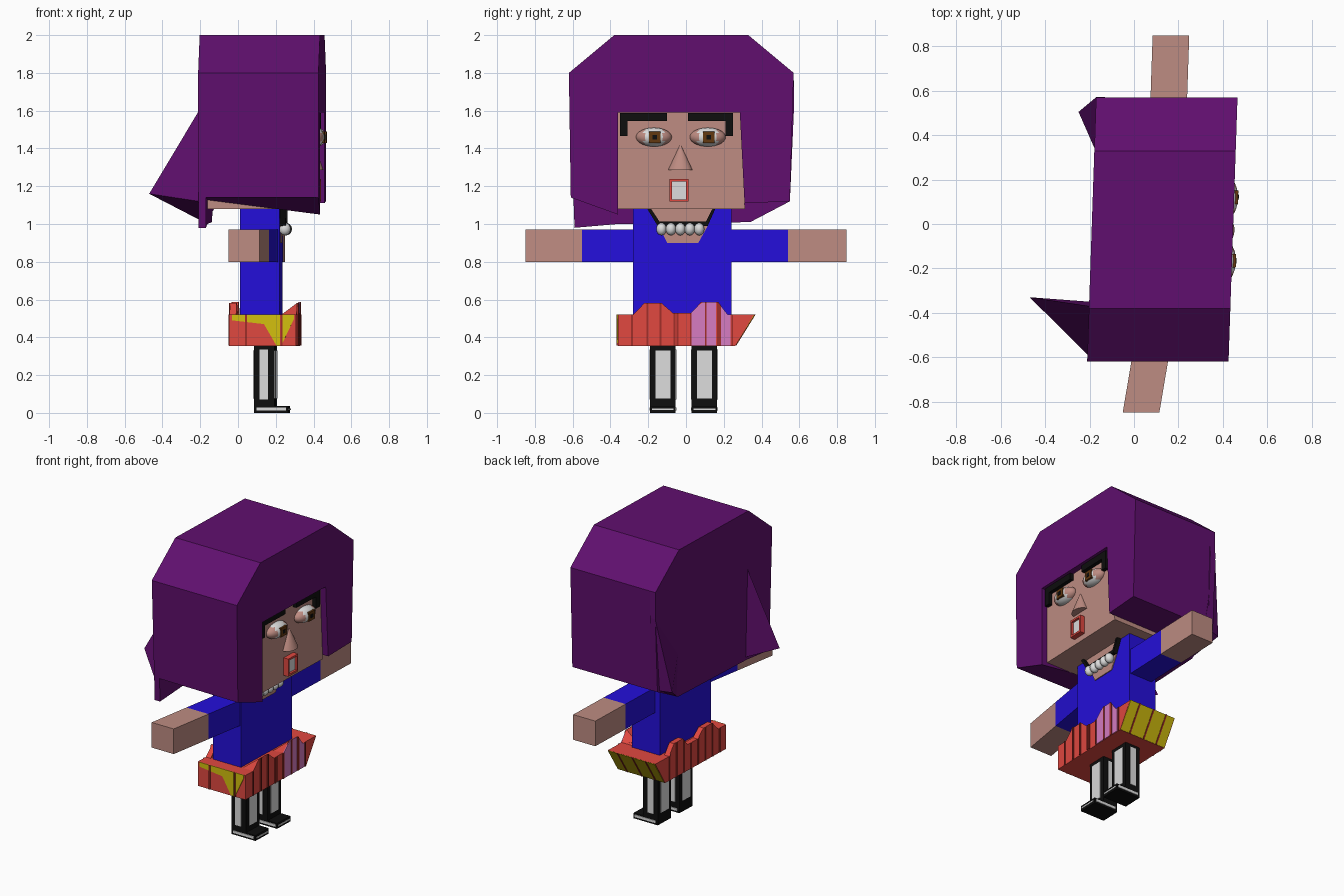
import bpy, bmesh, math
from mathutils import Vector

cube = bpy.data.objects.get("Cube")
if cube:
    bpy.data.objects.remove(cube, do_unlink=True)

SKEW = 0.034  # the whole figure is turned very slightly


def material(name, rgb):
    lin = [(c / 255 / 12.92) if c < 11 else ((c / 255 + 0.055) / 1.055) ** 2.4 for c in rgb]
    m = bpy.data.materials.new(name)
    m.diffuse_color = (*lin, 1)
    m.use_nodes = True
    bsdf = m.node_tree.nodes["Principled BSDF"]
    bsdf.inputs["Base Color"].default_value = (*lin, 1)
    bsdf.inputs["Roughness"].default_value = 0.8
    return m


PURPLE = material("purple", (96, 15, 110))
SKIN = material("skin", (190, 140, 130))
BLUE = material("blue", (36, 15, 218))
WHITE = material("white", (220, 220, 220))
BLACK = material("black", (14, 14, 14))
RED = material("red", (224, 72, 64))
DARK_RED = material("dark_red", (160, 46, 40))
YELLOW = material("yellow", (212, 192, 14))
PINK = material("pink", (214, 124, 194))
BROWN = material("brown", (98, 56, 16))


def finish(name, bm, mat):
    for v in bm.verts:
        v.co.x += SKEW * v.co.y
    bmesh.ops.recalc_face_normals(bm, faces=bm.faces)
    me = bpy.data.meshes.new(name)
    bm.to_mesh(me)
    bm.free()
    me.materials.append(mat)
    ob = bpy.data.objects.new(name, me)
    bpy.context.collection.objects.link(ob)
    return ob


def loft(name, mat, back, front, d0, d1, axis="x"):
    """Join two outlines: (y, z) at x = d0, d1, or (x, z) at y = d0, d1."""
    bm = bmesh.new()

    def ring(pts, d):
        return [bm.verts.new((d, a, z) if axis == "x" else (a, d, z)) for a, z in pts]

    a, b = ring(back, d0), ring(front, d1)
    bm.faces.new(a)
    bm.faces.new(b)
    for i in range(len(a)):
        j = (i + 1) % len(a)
        bm.faces.new((a[i], a[j], b[j], b[i]))
    return finish(name, bm, mat)


def prism(name, mat, pts, d0, d1, axis="x"):
    return loft(name, mat, pts, pts, d0, d1, axis)


def box(name, mat, x0, x1, y0, y1, z0, z1):
    return prism(name, mat, [(y0, z0), (y1, z0), (y1, z1), (y0, z1)], x0, x1)


def hull(name, mat, pts):
    bm = bmesh.new()
    bmesh.ops.convex_hull(bm, input=[bm.verts.new(p) for p in pts])
    return finish(name, bm, mat)


def ball(name, mat, centre, radii):
    bm = bmesh.new()
    bmesh.ops.create_uvsphere(bm, u_segments=24, v_segments=14, radius=1)
    for v in bm.verts:
        v.co = Vector(centre) + Vector(radii) * v.co
    ob = finish(name, bm, mat)
    ob.data.shade_smooth()
    return ob


# hair: block with a face opening, a longer back panel and two loose locks
crown = [(-.62, 1.8), (-.38, 2), (.33, 2), (.57, 1.8)]
opening = [(.55, 1.12), (.31, 1.11), (.285, 1.59), (-.36, 1.59)]
loft("hair", PURPLE, crown + opening + [(-.36, 1.13), (-.6, 1.14)],
     crown + opening + [(-.36, 1.05), (-.61, 1.14)], -.17, .447)
prism("hair_back", PURPLE, crown + [(.572, 1.62), (.55, 1.12), (.34, 1.01),
      (-.36, 1.0), (-.59, .98)], -.19, -.15)
hull("hair_lock_large", PURPLE, [(-.188, -.37, 1.61), (-.459, -.33, 1.16),
     (-.188, -.59, 1.12), (-.188, -.35, 1.02)])
hull("hair_lock_small", PURPLE, [(-.189, .572, 1.62), (-.267, .505, 1.12),
     (-.182, .34, 1.01), (-.12, .55, 1.12), (-.189, .34, 1.3)])

# head
FACE = .405
prism("head", SKIN, [(-.36, 1.08), (.312, 1.08), (.287, 1.59), (-.36, 1.59)], -.15, FACE)

# eyebrows and eyes
for side, inner, outer, eye_y in (("right", -.1, -.35, -.17), ("left", .01, .25, .115)):
    step = .04 if outer < inner else -.04
    prism(side + "_eyebrow", BLACK, [(inner, 1.545), (inner, 1.588), (outer, 1.588),
          (outer, 1.465), (outer + step, 1.465), (outer + step, 1.545)], FACE, FACE + .025)
    eye = ball(side + "_eye", WHITE, (FACE + .005, eye_y, 1.46), (.055, .095, .05))
    eye.data.materials.append(SKIN)
    for p in eye.data.polygons:
        p.material_index = int(abs(p.center.y - eye_y) > .05)
    for part, mat, r, out in (("iris", BROWN, .03, .06), ("pupil", BLACK, .012, .063)):
        box(f"{side}_{part}", mat, FACE + .03, FACE + out,
            eye_y + .005 - r, eye_y + .005 + r, 1.46 - r, 1.46 + r)

# nose
bm = bmesh.new()
bmesh.ops.create_cone(bm, cap_ends=True, segments=24, radius1=.065, radius2=.004, depth=.13)
for v in bm.verts:
    v.co = Vector((FACE + v.co.x * .75, -.03 + v.co.y, 1.35 + v.co.z))
nose = finish("nose", bm, SKIN)
nose.data.shade_smooth()
nose.data.set_sharp_from_angle(angle=math.radians(40))

# mouth: white teeth in a red frame
box("teeth", WHITE, FACE, FACE + .02, -.08, .005, 1.125, 1.23)
for y0, y1, z0, z1 in ((-.087, -.074, 1.118, 1.237), (0, .013, 1.118, 1.237),
                       (-.074, 0, 1.118, 1.131), (-.074, 0, 1.224, 1.237)):
    box("lips", RED, FACE, FACE + .035, y0, y1, z0, z1)

# torso with neckline, collar and beads
CHEST = .228
box("torso", BLUE, .02, CHEST, -.28, .24, .5, 1.08)
prism("neckline", SKIN, [(-.2, 1.079), (-.14, .98), (-.1, .9), (.065, .9), (.11, .98),
      (.15, 1.079)], CHEST, CHEST + .006)
prism("collar", BLACK, [(-.205, 1.08), (-.15, .99), (.115, .99), (.155, 1.08), (.14, 1.08),
      (.105, 1.012), (-.14, 1.012), (-.185, 1.08)], CHEST, CHEST + .03)
for i in range(5):
    ball("bead", WHITE, (CHEST + .025, -.13 + i * .05, .973), (.03, .027, .033))


# arms: sleeve and hand, the right arm swept back
def arm(name, mat, y0, y1, sweep):
    def ends(y):
        x = .055 + sweep * (y + .28)
        return [(x, y), (x + .165, y)]
    hull(name, mat, [(x, y, z) for x, y in ends(y0) + ends(y1) for z in (.8, .97)])


arm("left_sleeve", BLUE, .2, .54, 0)
arm("left_hand", SKIN, .54, .85, 0)
arm("right_sleeve", BLUE, -.25, -.55, .135)
arm("right_hand", SKIN, -.55, -.85, .135)

# skirt: flared block with scalloped front and back
scallop = [(-.36, .52), (-.28, .52), (-.22, .582), (-.13, .582), (-.07, .53), (.03, .53),
           (.08, .588), (.17, .588), (.22, .52)]
hem = [(.26, .355), (-.36, .355)]
flat = [(y, min(z, .52)) for y, z in scallop]
flare = [(.36, .52)]
prism("skirt", RED, flat[:1] + flare + hem, -.03, .3)
loft("skirt_front", RED, flat + flare + hem, scallop + flare + hem, .24, .32)
prism("skirt_back", RED, scallop + flare + hem, -.035, 0)


def scallop_top(y):
    for (a, za), (b, zb) in zip(scallop, scallop[1:] + flare):
        if a <= y <= b:
            return za + (zb - za) * (y - a) / (b - a)
    return .52


def pleat(name, mat, y0, y1, x0, x1):
    steps = [y0 + (y1 - y0) * i / 4 for i in range(5)]
    prism(name, mat, [(y0, .357), (y1, .357)] + [(y, scallop_top(y)) for y in reversed(steps)], x0, x1)


for y0, y1 in ((.025, .16), (.185, .235)):
    pleat("pink_panel", PINK, y0, y1, .32, .324)
for y in (-.29, -.21, -.14, -.065, -.05, .02, .1, .165, .175, .24):
    pleat("front_pleat", DARK_RED, y, y + .009, .32, .327)
for i in range(8):
    pleat("back_pleat", DARK_RED, -.3 + i * .073, -.29 + i * .073, -.04, -.035)

# skirt sides
prism("left_skirt_panel", YELLOW, [(.255, .356), (.262, .356), (.364, .519), (.355, .519)], -.03, .318)
for x in (.03, .13, .24):
    prism("side_pleat", DARK_RED, [(.26, .356), (.266, .356), (.368, .52), (.36, .52)], x, x + .01)
prism("right_skirt_panel", YELLOW, [(-.02, .52), (.235, .52), (.235, .357), (.215, .357),
      (.15, .47), (-.02, .49)], -.364, -.36, "y")
prism("right_skirt_gusset", YELLOW, [(.248, .52), (.31, .52), (.31, .5), (.248, .37)], -.364, -.36, "y")
for x in (.05, .238):
    box("side_pleat", DARK_RED, x, x + .01, -.367, -.36, .357, .52)

# legs with white panels, and shoes with a white stripe
T = .004
for side, y0, y1 in (("right", -.19, -.055), ("left", .03, .165)):
    box(side + "_leg", BLACK, .09, .2, y0, y1, .02, .37)
    box(side + "_shoe", BLACK, .09, .27, y0, y1, 0, .037)
    for x in (.09 - T, .2):
        box(side + "_leg_panel", WHITE, x, x + T, y0 + .028, y1 - .028, .075, .33)
    for y in (y0 - T, y1):
        box(side + "_leg_panel", WHITE, .12, .165, y, y + T, .07, .335)
        box(side + "_shoe_stripe", WHITE, .105, .26, y, y + T, .012, .029)
    box(side + "_shoe_stripe", WHITE, .27, .27 + T, y0 + .01, y1 - .01, .014, .022)
